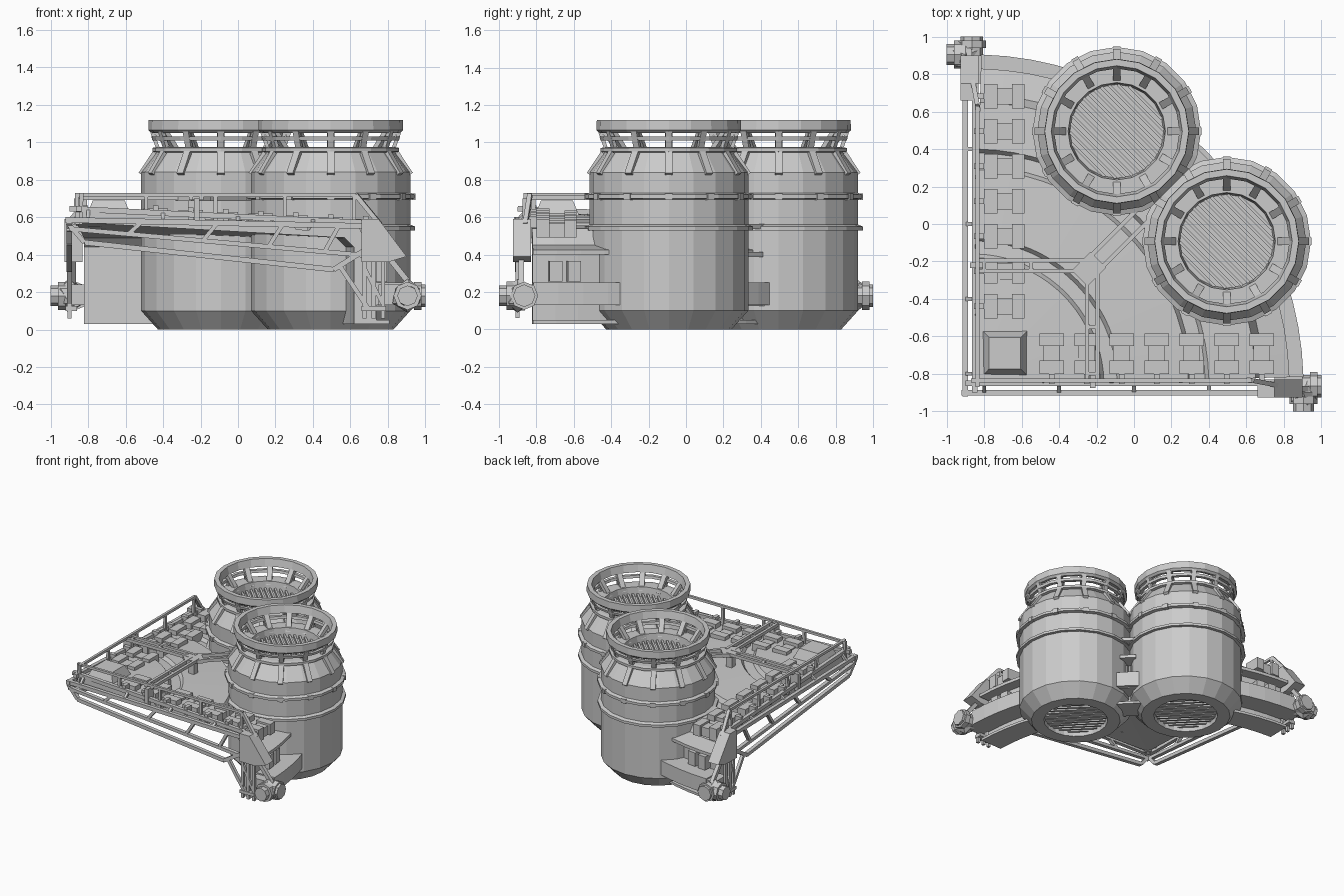
import bpy, bmesh
from math import sin, cos, pi, tau, sqrt
from mathutils import Vector, Matrix

if "Cube" in bpy.data.objects:
    bpy.data.objects.remove(bpy.data.objects["Cube"])

SWAP = Matrix(((0, 1, 0, 0), (1, 0, 0, 0), (0, 0, 1, 0), (0, 0, 0, 1)))


def finish(bm, name, mirror=True):
    """Make the object and, if asked, its twin mirrored across the x = y plane."""
    bmesh.ops.remove_doubles(bm, verts=bm.verts, dist=1e-5)
    bmesh.ops.recalc_face_normals(bm, faces=bm.faces)
    for i in range(2 if mirror else 1):
        if i:
            bm.transform(SWAP)
            bmesh.ops.reverse_faces(bm, faces=bm.faces)
        me = bpy.data.meshes.new(name)
        bm.to_mesh(me)
        ob = bpy.data.objects.new(name + ("_mirrored" if i else ""), me)
        bpy.context.collection.objects.link(ob)
    bm.free()


def bar(bm, p, q, w=0.025, h=0.025):
    """Square beam from p to q, w wide sideways and h high."""
    p, q = Vector(p), Vector(q)
    d = (q - p).normalized()
    side = d.cross(Vector((0, 0, 1)))
    side = Vector((1, 0, 0)) if side.length < 1e-4 else side.normalized()
    up = side.cross(d)
    m = Matrix((side * w, d * (q - p).length, up * h)).transposed().to_4x4()
    m.translation = (p + q) / 2
    bmesh.ops.create_cube(bm, size=1, matrix=m)


def box(bm, lo, hi):
    lo, hi = Vector(lo), Vector(hi)
    m = Matrix.Diagonal((*(hi - lo), 1))
    m.translation = (lo + hi) / 2
    bmesh.ops.create_cube(bm, size=1, matrix=m)


def lathe(bm, profile, c, n, a0=0.0, a1=tau, closed=False):
    """Spin an (r, z) profile round the vertical axis at c; partial spins get end caps."""
    full = a1 - a0 > tau - 1e-4
    rings = []
    for i in range(n if full else n + 1):
        a = a0 + (a1 - a0) * i / n
        rings.append([bm.verts.new((c[0] + r * cos(a), c[1] + r * sin(a), z)) for r, z in profile])
    k = len(profile)
    for i in range(n):
        A, B = rings[i], rings[(i + 1) % len(rings)]
        for j in range(k if closed else k - 1):
            j2 = (j + 1) % k
            bm.faces.new((A[j], B[j], B[j2], A[j2]))
    if not full:
        bm.faces.new(rings[0])
        bm.faces.new(rings[-1])


def prism(bm, pts, y0, y1):
    """Extrude an (x, z) outline along y."""
    a = [bm.verts.new((x, y0, z)) for x, z in pts]
    b = [bm.verts.new((x, y1, z)) for x, z in pts]
    bm.faces.new(a)
    bm.faces.new(b)
    for i in range(len(pts)):
        j = (i + 1) % len(pts)
        bm.faces.new((a[i], a[j], b[j], b[i]))


C = (0.495, -0.092)          # barrel axis
K = (-0.86, -0.86)           # inner corner, centre of the curved deck

# Barrel body
bm = bmesh.new()
lathe(bm, [(0, .05), (.23, .05), (.24, 0), (.335, 0), (.425, .1), (.425, .53), (.45, .53), (.45, .55),
           (.425, .56), (.425, .695), (.45, .7), (.45, .72), (.425, .73), (.425, .84), (.345, .945),
           (.365, .95), (.365, .97), (.335, .975), (.26, .975), (.25, .90), (0, .90)], C, 20)
finish(bm, "barrel_body")

# Ribs on the shoulder and blocks on the flange
bm = bmesh.new()
for i in range(12):
    a = tau * i / 12
    P = lambda r, z, a=a: (C[0] + r * cos(a), C[1] + r * sin(a), z)
    bar(bm, P(.428, .83), P(.352, .945), .04, .025)
    bar(bm, P(.41, .71), P(.452, .71), .04, .035)
finish(bm, "barrel_ribs")

# Open crown: slanted struts, thin hoop and rim
bm = bmesh.new()
for i in range(12):
    a = tau * i / 12
    P = lambda r, z, a=a: (C[0] + r * cos(a), C[1] + r * sin(a), z)
    bar(bm, P(.262, .94), P(.355, 1.07), .04, .025)
    bar(bm, P(.335, .965), P(.368, 1.06), .035, .02)
finish(bm, "crown_struts")
bm = bmesh.new()
lathe(bm, [(.335, 1.06), (.37, 1.05), (.387, 1.065), (.385, 1.12), (.35, 1.12)], C, 20, closed=True)
lathe(bm, [(.34, 1.01), (.365, 1.01), (.37, 1.03), (.345, 1.03)], C, 20, closed=True)
finish(bm, "crown_rim")

# Louvres in the barrel mouth and base
bm = bmesh.new()
s = 1 / sqrt(2)
for z, R in ((.91, .25), (.04, .23)):
    for i in range(-6, 7):
        o = i * .036
        if abs(o) < R - .01:
            h = sqrt(R * R - o * o)
            bar(bm, (C[0] + (o - h) * s, C[1] + (o + h) * s, z),
                (C[0] + (o + h) * s, C[1] + (o - h) * s, z), .016, .03)
finish(bm, "barrel_louvres")

# Quarter-round stepped deck with outer wall, ledge and duct
bm = bmesh.new()
lathe(bm, [(.02, .63), (.68, .60), (.70, .57), (.77, .565), (.79, .59), (1.15, .57), (1.17, .535),
           (1.24, .53), (1.26, .555), (1.51, .54), (1.55, .45), (1.69, .425), (1.69, .40), (1.6, .40),
           (1.6, .25), (1.765, .25), (1.765, .13), (1.6, .13), (1.6, .05), (1.67, .05), (1.67, .03),
           (1.48, .03), (1.48, .44), (1.43, .49), (.02, .57)], K, 20, .025, pi / 2 - .025, closed=True)
finish(bm, "stepped_deck", False)

# Wall panels and brackets along the curved wall
bm = bmesh.new()
for a in (.1, .16, pi / 4 - .03, pi / 4 + .03, pi / 2 - .16, pi / 2 - .1):
    P = lambda r, z: (K[0] + r * cos(a), K[1] + r * sin(a), z)
    bar(bm, P(1.59, .31), P(1.66, .31), .07, .11)
finish(bm, "wall_blocks", False)

# Row of seat-like clamp blocks following the deck slope
bm = bmesh.new()
for i in range(7):
    x = -.44 + .187 * i
    z = .645 - .05 * (x + .8)
    box(bm, (x - .065, -.80, z - .08), (x + .065, -.73, z + .02))
    box(bm, (x - .045, -.73, z - .08), (x + .045, -.65, z - .005))
    box(bm, (x - .065, -.65, z - .08), (x + .065, -.585, z + .01))
    box(bm, (x - .015, -.855, z - .03), (x + .015, -.80, z + .035))
finish(bm, "clamp_blocks")

# Corner wedge block
bm = bmesh.new()
bmesh.ops.create_cone(bm, cap_ends=True, segments=4, radius1=.18, radius2=.12, depth=.10,
                      matrix=Matrix.Translation((-.69, -.69, .64)) @ Matrix.Rotation(pi / 4, 4, 'Z'))
finish(bm, "corner_block", False)

# Sloping edge truss
bm = bmesh.new()
zT = lambda x: .585 - .02 * (x + .92)
zM = lambda x: .54 - .09 * (x + .92)
bar(bm, (-.90, -.85, .645), (.68, -.85, .57), .03, .03)
bar(bm, (-.92, -.90, zT(-.92)), (.70, -.90, zT(.7)), .03, .03)
bar(bm, (-.90, -.90, zM(-.90)), (.70, -.90, zM(.7)), .03, .025)
bar(bm, (-.82, -.90, .465), (.51, -.90, .32), .03, .028)
bar(bm, (-.91, -.90, .57), (-.82, -.90, .465), .03, .025)
bar(bm, (.51, -.90, .32), (.67, -.90, .42), .03, .028)
bar(bm, (.55, -.90, .33), (.69, -.90, .12), .025, .025)
for x in (-.55, -.15, .2, .5):
    bar(bm, (x - .04, -.90, zM(x)), (x + .04, -.90, zT(x)), .028, .022)
for x in (-.8, -.4, 0, .4):
    bar(bm, (x, -.90, zT(x)), (x, -.85, .645 - .047 * (x + .9)), .02, .02)
finish(bm, "edge_truss")

# Upper hand rail with posts
bm = bmesh.new()
bar(bm, (-.87, -.835, .718), (.63, -.835, .718), .02, .02)
bar(bm, (.63, -.835, .718), (.76, -.86, .56), .025, .025)
for i in range(5):
    x = -.86 + .37 * i
    bar(bm, (x, -.84, .56), (x, -.835, .72), .02, .02)
finish(bm, "hand_rail")

# Overhead Y-shaped gantry
bm = bmesh.new()
for y in (-.195, -.25):
    bar(bm, (-.84, y, .705), (-.24, y, .705), .022, .025)
bar(bm, (-.26, -.20, .70), (.02, .08, .70), .022, .025)
for x in (-.8, -.55):
    bar(bm, (x, -.195, .705), (x, -.25, .705), .02, .02)
bar(bm, (-.84, -.22, .56), (-.84, -.22, .70), .07, .03)
finish(bm, "gantry")
bm = bmesh.new()
bar(bm, (-.29, -.29, .70), (-.19, -.19, .70), .12, .03)
bar(bm, (-.24, -.24, .56), (-.24, -.24, .70), .05, .05)
finish(bm, "gantry_hub", False)

# End post: plate, legs and braces
bm = bmesh.new()
prism(bm, [(.66, .36), (.66, .59), (.75, .59), (.90, .39), (.80, .36)], -.925, -.83)
for x in (.675, .725, .775):
    bar(bm, (x, -.90, .06), (x, -.90, .4), .022, .022)
box(bm, (.66, -.92, .10), (.79, -.86, .125))
bar(bm, (.80, -.88, .39), (.92, -.88, .24), .03, .03)
bar(bm, (.67, -.90, .34), (.77, -.90, .14), .02, .02)
box(bm, (.75, -.89, .13), (.90, -.81, .24))
finish(bm, "end_post")

# Knobbly joint at the foot of the post
bm = bmesh.new()
bmesh.ops.create_icosphere(bm, subdivisions=1, radius=.09, matrix=Matrix.Translation((.905, -.90, .18)))
for r, d, pos, axis in ((.055, .10, (.905, -.95, .18), 'X'), (.075, .04, (.905, -.94, .18), 'X'),
                        (.06, .14, (.93, -.865, .18), 'Y'), (.075, .04, (.96, -.865, .18), 'Y')):
    bmesh.ops.create_cone(bm, cap_ends=True, segments=8, radius1=r, radius2=r, depth=d,
                          matrix=Matrix.Translation(pos) @ Matrix.Rotation(pi / 2, 4, axis))
finish(bm, "pivot_joint")

# Link plates between the two barrels
bm = bmesh.new()
for z, w in ((.16, .16), (.40, .12), (.55, .14)):
    bar(bm, (.28, .28, z), (.37, .37, z), w, .07 if z < .2 else .025)
finish(bm, "barrel_links", False)
